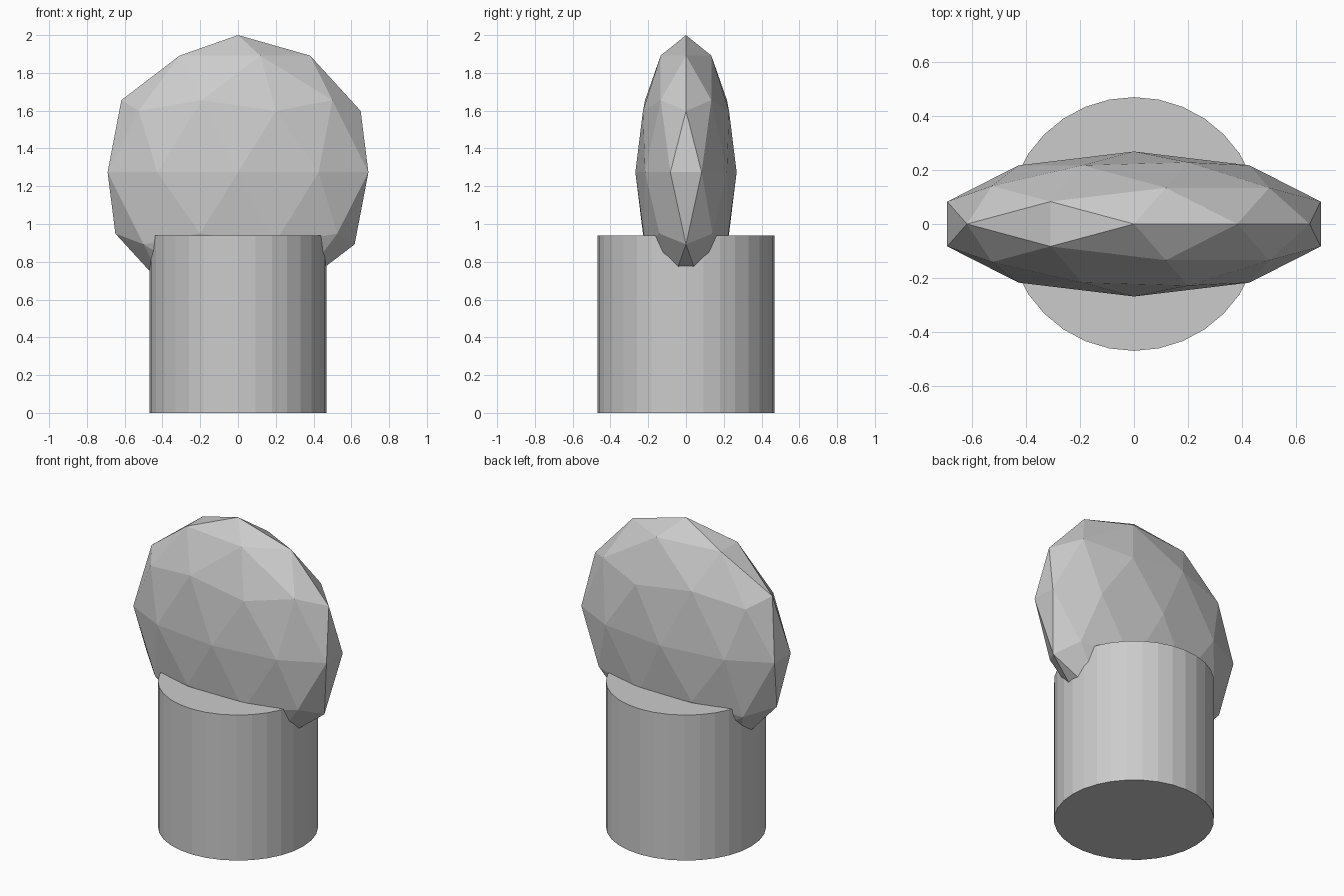
import bpy

if "Cube" in bpy.data.objects:
    bpy.data.objects.remove(bpy.data.objects["Cube"])

# Upright round base
HEIGHT = 0.94
bpy.ops.mesh.primitive_cylinder_add(vertices=32, radius=0.469, depth=HEIGHT,
                                    location=(0, 0, HEIGHT / 2))
bpy.context.object.name = "base_cylinder"

# Flattened faceted head, sunk into the base
RADIUS = 0.726
bpy.ops.mesh.primitive_ico_sphere_add(subdivisions=2, radius=RADIUS,
                                      location=(0, 0, 2 - RADIUS))
head = bpy.context.object
head.name = "faceted_head"
head.scale.y = 0.268 / RADIUS
bpy.ops.object.transform_apply(location=False, rotation=False, scale=True)
